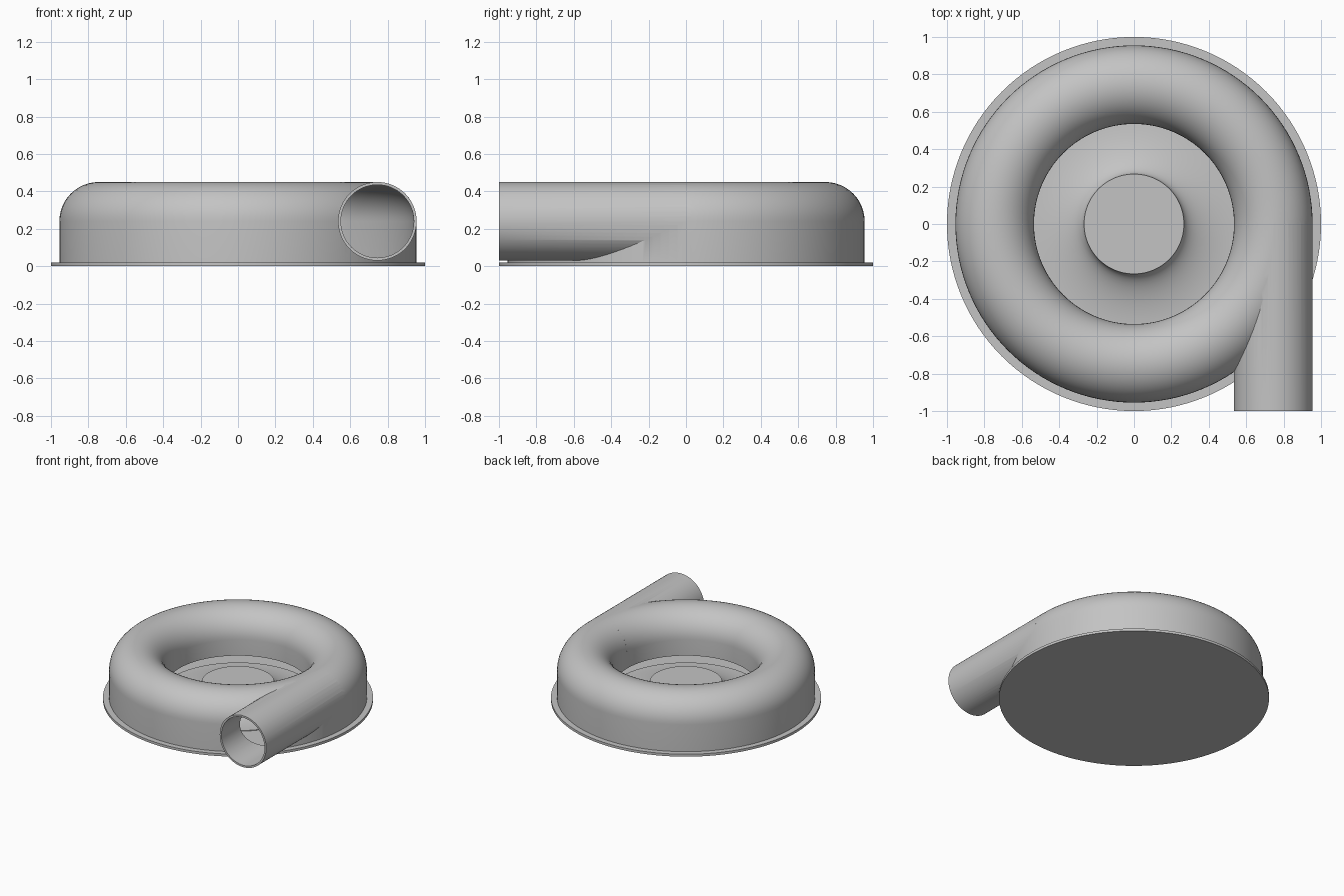
import bpy, bmesh, math
from mathutils import Matrix, Vector

if "Cube" in bpy.data.objects:
    bpy.data.objects.remove(bpy.data.objects["Cube"], do_unlink=True)

grey = bpy.data.materials.new("light grey")
grey.use_nodes = True
grey.diffuse_color = (0.55, 0.55, 0.55, 1)
grey.node_tree.nodes["Principled BSDF"].inputs["Base Color"].default_value = (0.55, 0.55, 0.55, 1)

RING, TUBE, MID, WALL = 0.745, 0.21, 0.24, 0.015   # scroll radius, tube radius, tube height, wall


def make_object(name, bm):
    bmesh.ops.recalc_face_normals(bm, faces=bm.faces)
    mesh = bpy.data.meshes.new(name)
    bm.to_mesh(mesh)
    bm.free()
    mesh.materials.append(grey)
    obj = bpy.data.objects.new(name, mesh)
    bpy.context.collection.objects.link(obj)
    return obj


def lathe(name, profile, closed=False, steps=128):
    """Spin a radius/height profile around z."""
    bm = bmesh.new()
    verts = [bm.verts.new((r, 0, z)) for r, z in profile]
    pairs = list(zip(verts, verts[1:]))
    if closed:
        pairs.append((verts[-1], verts[0]))
    edges = [bm.edges.new(p) for p in pairs]
    bmesh.ops.spin(bm, geom=verts + edges, axis=(0, 0, 1), cent=(0, 0, 0),
                   angle=math.tau, steps=steps, use_duplicate=False)
    bmesh.ops.remove_doubles(bm, verts=bm.verts, dist=0.0001)
    return make_object(name, bm)


def rod(name, radius, y0, y1):
    """Cylinder along y through the outlet centre."""
    bm = bmesh.new()
    place = Matrix.Translation(Vector((RING, (y0 + y1) / 2, MID))) @ Matrix.Rotation(math.pi / 2, 4, 'X')
    bmesh.ops.create_cone(bm, cap_ends=True, segments=64, radius1=radius, radius2=radius,
                          depth=y1 - y0, matrix=place)
    return make_object(name, bm)


def arch(radius, count=24):
    """Half circle from the outer wall over to the inner wall."""
    return [(RING + radius * math.cos(math.pi * i / count),
             MID + radius * math.sin(math.pi * i / count)) for i in range(count + 1)]


def combine(obj, tool, operation):
    mod = obj.modifiers.new(operation, 'BOOLEAN')
    mod.object, mod.operation, mod.solver = tool, operation, 'EXACT'
    bpy.context.view_layer.objects.active = obj
    bpy.ops.object.modifier_apply(modifier=mod.name)
    bpy.data.objects.remove(tool, do_unlink=True)


def smooth(obj):
    bpy.ops.object.select_all(action='DESELECT')
    obj.select_set(True)
    bpy.context.view_layer.objects.active = obj
    bpy.ops.object.shade_smooth_by_angle(angle=math.radians(32))


# Scroll housing with its tangential outlet pipe, hollowed out
housing = lathe("scroll_housing",
                [(0.955, 0.01)] + arch(TUBE) + [(0.535, 0.11), (0.6, 0.11), (0.6, 0.01)], closed=True)
combine(housing, rod("outlet_pipe", TUBE, -1, 0), 'UNION')
cavity = lathe("cavity", [(0.94, -0.02)] + arch(TUBE - WALL) + [(0.55, -0.02)], closed=True)
combine(housing, cavity, 'DIFFERENCE')
combine(housing, rod("bore", TUBE - WALL, -1.1, 0), 'DIFFERENCE')
smooth(housing)

# Flat round base flange
smooth(lathe("base_flange", [(0, 0), (1, 0), (1, 0.02), (0, 0.02)]))

# Trumpet-shaped hub rising from the floor inside the inlet
HUB, FLARE, TOP, FOOT = 0.267, 0.33, 0.15, 0.025
flare = [(HUB + FLARE * (1 - math.cos(a)), TOP - (TOP - FOOT) * math.sin(a))
         for a in (math.pi / 2 * i / 14 for i in range(15))]
smooth(lathe("hub", [(0, TOP)] + flare + [(HUB + FLARE, 0.015)]))
